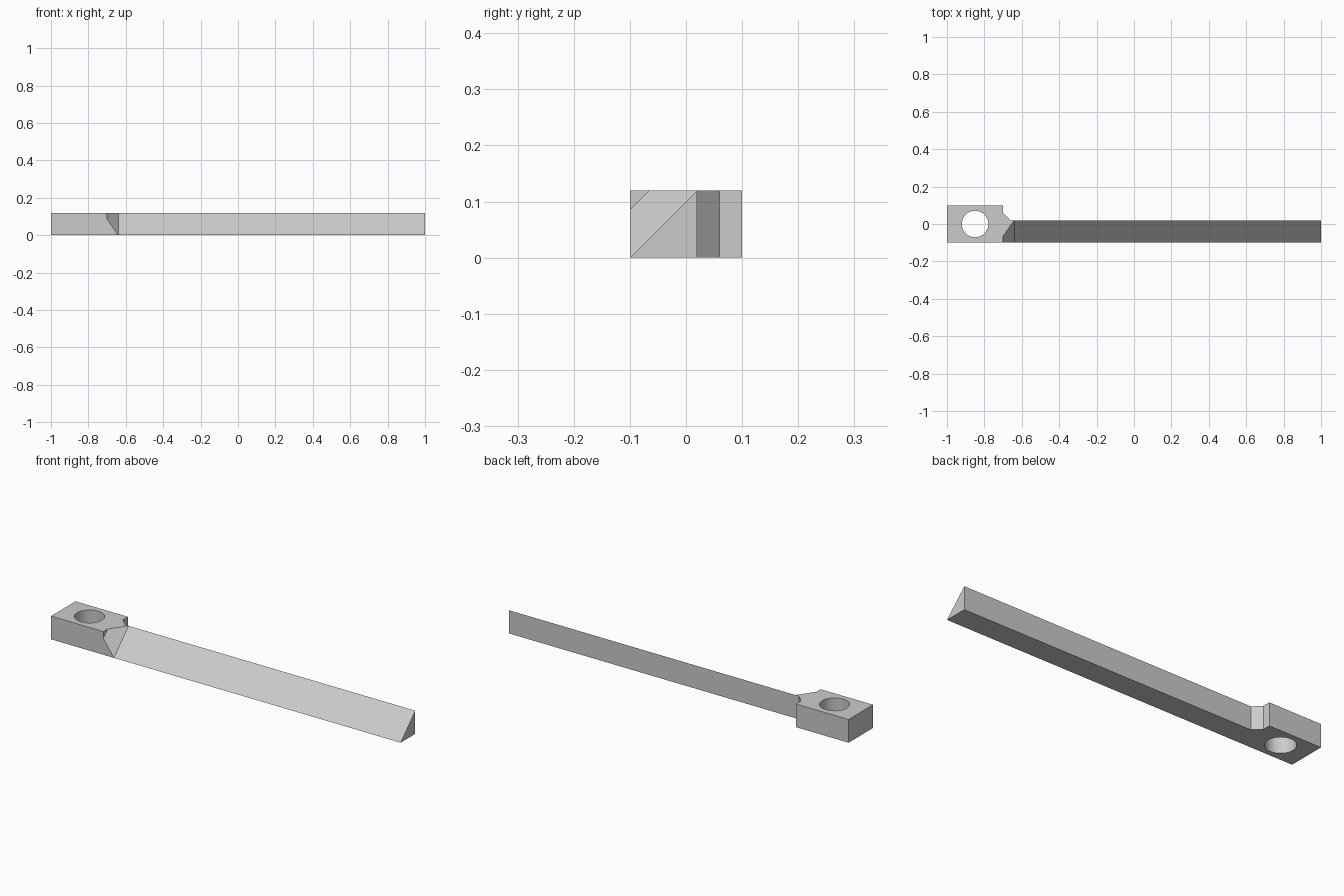
import bpy, bmesh
from math import radians, sqrt
from mathutils import Vector

cube = bpy.data.objects.get("Cube")
if cube:
    bpy.data.objects.remove(cube, do_unlink=True)

HEIGHT = 0.12
FRONT, BACK = -0.1, 0.1
BAR_BACK = 0.02

grey = bpy.data.materials.new("light grey")
grey.use_nodes = True
grey.diffuse_color = (0.6, 0.6, 0.6, 1)
grey.node_tree.nodes["Principled BSDF"].inputs["Base Color"].default_value = grey.diffuse_color


def prism(name, points, direction):
    """Extrude a closed polygon of 3D points along a direction."""
    bm = bmesh.new()
    face = bm.faces.new([bm.verts.new(p) for p in points])
    result = bmesh.ops.extrude_face_region(bm, geom=[face], use_keep_orig=True)
    verts = [g for g in result["geom"] if isinstance(g, bmesh.types.BMVert)]
    bmesh.ops.translate(bm, verts=verts, vec=direction)
    bmesh.ops.recalc_face_normals(bm, faces=bm.faces)
    mesh = bpy.data.meshes.new(name)
    bm.to_mesh(mesh)
    bm.free()
    mesh.materials.append(grey)
    obj = bpy.data.objects.new(name, mesh)
    bpy.context.collection.objects.link(obj)
    return obj


def cut(target, cutter):
    """Subtract the cutter from the target and remove it."""
    mod = target.modifiers.new("cut", "BOOLEAN")
    mod.operation, mod.solver, mod.object = "DIFFERENCE", "EXACT", cutter
    bpy.context.view_layer.objects.active = target
    bpy.ops.object.modifier_apply(modifier=mod.name)
    bpy.data.objects.remove(cutter, do_unlink=True)


# Block and bar share one plan outline, with a chamfered neck at the back
outline = [(-1, FRONT), (1, FRONT), (1, BAR_BACK), (-0.66, BAR_BACK),
           (-0.7, 0.06), (-0.7, BACK), (-1, BACK)]
bar = prism("bar_with_mounting_block", [(x, y, 0) for x, y in outline], Vector((0, 0, HEIGHT)))

# Slanted cut makes the bar triangular, with a 45 degree shoulder at the block
profile = [(-0.64, -0.0002), (1.1, -0.0002), (1.1, 0.3), (-0.7, 0.3), (-0.7, 0.06)]
slope = [(x, FRONT - d / sqrt(2) - 0.2, d / sqrt(2) - 0.2) for x, d in profile]
cut(bar, prism("slope_cutter", slope, Vector((0, 0.6, 0.6))))

# Round hole through the block
bpy.ops.mesh.primitive_cylinder_add(vertices=64, radius=0.071, depth=0.4,
                                    location=(-0.85, 0, HEIGHT / 2))
hole = bpy.context.object
hole.data.materials.append(grey)
cut(bar, hole)

# Smooth the hole wall, keep all other edges sharp
bpy.ops.object.select_all(action="DESELECT")
bar.select_set(True)
bpy.context.view_layer.objects.active = bar
bpy.ops.object.shade_smooth_by_angle(angle=radians(30))
